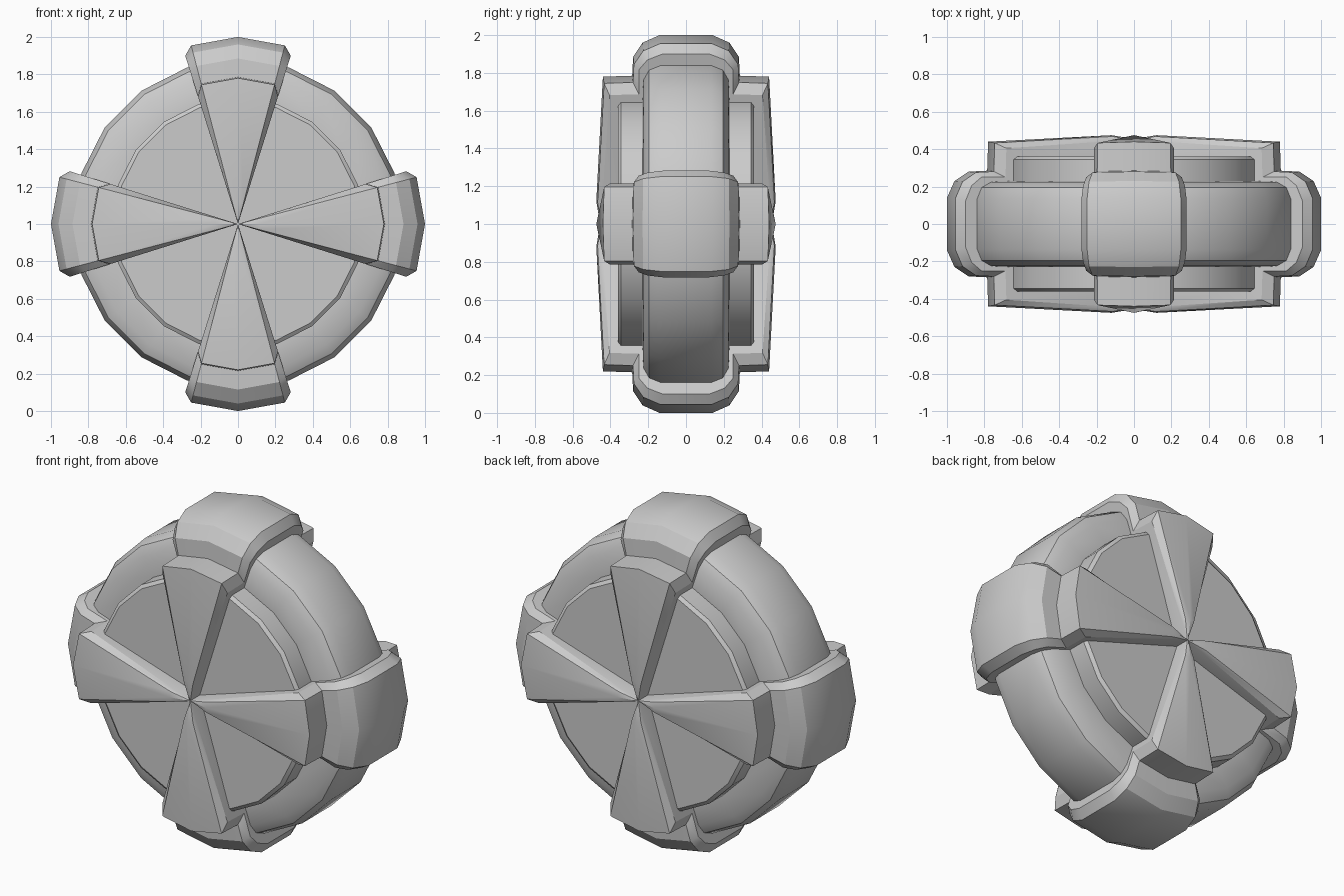
import bpy, bmesh, math

if "Cube" in bpy.data.objects:
    bpy.data.objects.remove(bpy.data.objects["Cube"])

# half profiles (y, radius), from hub centre out to the tread; mirrored in y
BASE = [(.36, 0), (.36, .655), (.345, .675), (.23, .675), (.225, .80), (.195, .855), (.135, .88)]
INNER = [(.30, 0), (.33, .10), (.33, .64), (.20, .64), (.20, .77), (.17, .82), (.12, .84)]
MID = [(.44, 0), (.445, .10), (.405, .715), (.25, .72), (.25, .855), (.205, .91), (.125, .943)]
FULL = [(.455, 0), (.475, .12), (.44, .78), (.285, .785), (.28, .885), (.23, .96), (.14, 1.0)]


def section(half, deg, ry=1.0, rr=1.0):
    """Place a mirrored profile at an angle around the y axis."""
    a = math.radians(deg)
    pts = [(y * ry, r * rr) for y, r in half]
    pts += [(-y, r) for y, r in reversed(pts)]
    return [(r * math.sin(a), y, 1 + r * math.cos(a)) for y, r in pts]


def build(name, sections):
    """Skin a closed loop of sections."""
    bm = bmesh.new()
    rows = [[bm.verts.new(p) for p in s] for s in sections]
    for i, row in enumerate(rows):
        nxt = rows[(i + 1) % len(rows)]
        for j in range(len(row) - 1):
            bm.faces.new((row[j], row[j + 1], nxt[j + 1], nxt[j]))
    bmesh.ops.remove_doubles(bm, verts=bm.verts, dist=1e-4)
    bmesh.ops.recalc_face_normals(bm, faces=bm.faces)
    me = bpy.data.meshes.new(name)
    bm.to_mesh(me)
    bm.free()
    ob = bpy.data.objects.new(name, me)
    bpy.context.collection.objects.link(ob)
    bpy.ops.object.select_all(action='DESELECT')
    ob.select_set(True)
    bpy.context.view_layer.objects.active = ob
    bpy.ops.object.shade_smooth_by_angle(angle=math.radians(28))
    return ob


# stepped wheel body, 20 sides
build("wheel_body", [section(BASE, 18 * i) for i in range(20)])

# four raised clamps wrapping the wheel
for k in range(4):
    c = 90 * k
    build(f"clamp_{k + 1}", [
        section(INNER, c - 17.4),
        section(MID, c - 17.4),
        section(FULL, c - 14.7, .985, .987),
        section(FULL, c),
        section(FULL, c + 14.7, .985, .987),
        section(MID, c + 17.4),
        section(INNER, c + 17.4),
    ])
